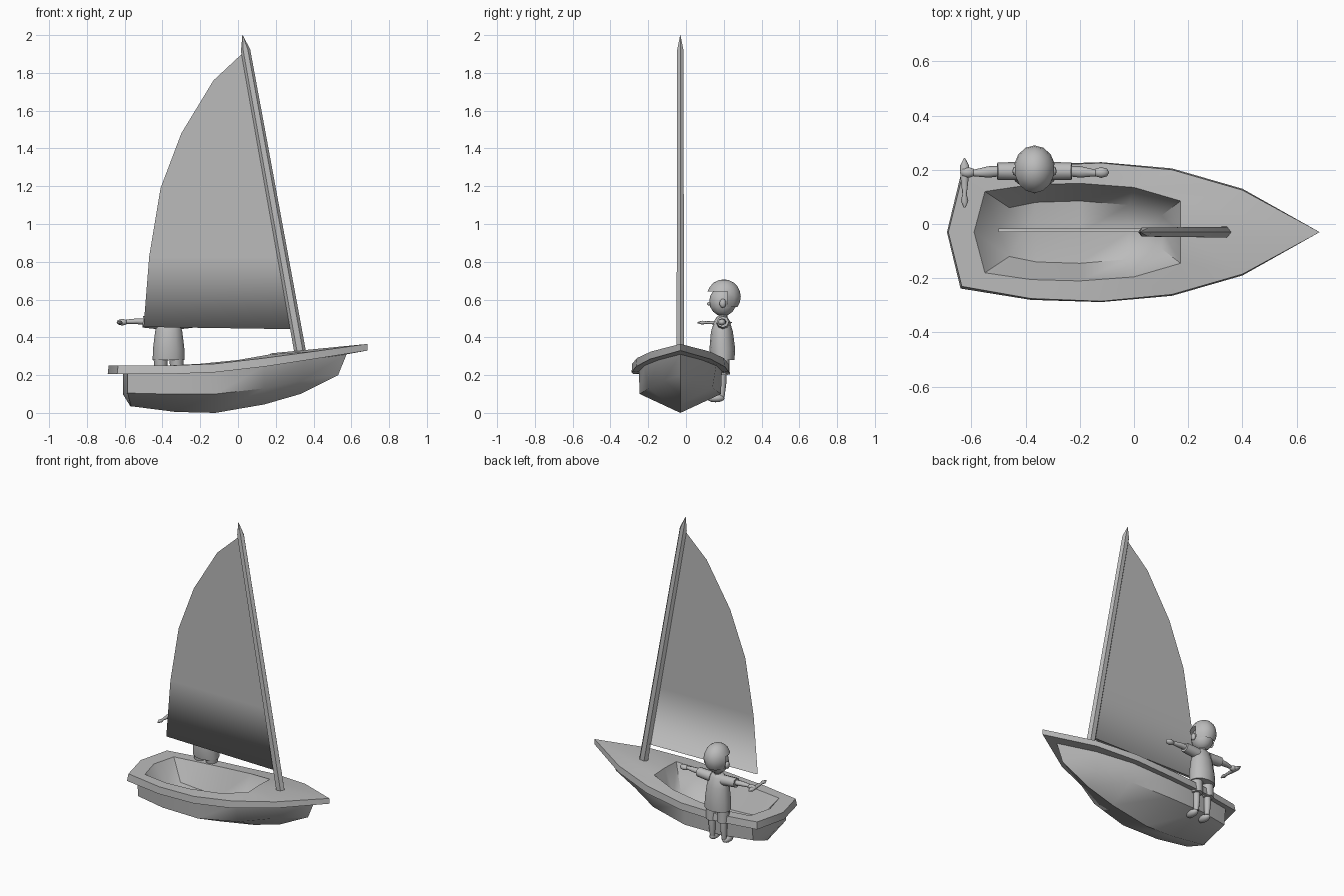
import bpy, bmesh, math
from mathutils import Vector

if "Cube" in bpy.data.objects:
    bpy.data.objects.remove(bpy.data.objects["Cube"])

grey = bpy.data.materials.new("plain_grey")
grey.diffuse_color = (0.5, 0.5, 0.5, 1)
grey.use_nodes = True
grey.node_tree.nodes["Principled BSDF"].inputs["Base Color"].default_value = grey.diffuse_color
CY = -0.03          # centre line of the boat
PX, PY = -0.367, 0.195   # position of the sailor


def finish(name, bm, angle=50):
    bmesh.ops.remove_doubles(bm, verts=bm.verts, dist=1e-4)
    me = bpy.data.meshes.new(name)
    bm.to_mesh(me)
    bm.free()
    ob = bpy.data.objects.new(name, me)
    bpy.context.collection.objects.link(ob)
    me.materials.append(grey)
    bpy.ops.object.select_all(action='DESELECT')
    ob.select_set(True)
    bpy.context.view_layer.objects.active = ob
    bpy.ops.object.shade_smooth_by_angle(angle=math.radians(angle))
    return ob


def loft(name, rings, cap=True, angle=50):
    """Skin a list of closed rings with equal point counts."""
    bm = bmesh.new()
    vs = [[bm.verts.new(p) for p in r] for r in rings]
    n = len(rings[0])
    for a, b in zip(vs, vs[1:]):
        for i in range(n):
            j = (i + 1) % n
            bm.faces.new((a[i], a[j], b[j], b[i]))
    if cap:
        bm.faces.new(vs[0][::-1])
        bm.faces.new(vs[-1])
    bmesh.ops.remove_doubles(bm, verts=bm.verts, dist=1e-4)
    bmesh.ops.recalc_face_normals(bm, faces=bm.faces)
    return finish(name, bm, angle)


def tube(name, stations, sides=8, angle=60):
    """Elliptical tube; each station is (centre, radius_a, radius_b)."""
    pts = [Vector(s[0]) for s in stations]
    d = (pts[-1] - pts[0]).normalized()
    a = Vector((1, 0, 0)) if abs(d.x) < 0.7 else Vector((0, 1, 0))
    a = (a - d * a.dot(d)).normalized()
    b = d.cross(a)
    rings = []
    for p, (_, ra, rb) in zip(pts, stations):
        rings.append([p + a * ra * math.cos(t) + b * rb * math.sin(t)
                      for t in (2 * math.pi * k / sides for k in range(sides))])
    return loft(name, rings, True, angle)


def ball(name, centre, size, seg=12, rows=8, keep=None):
    bm = bmesh.new()
    bmesh.ops.create_uvsphere(bm, u_segments=seg, v_segments=rows, radius=1)
    if keep:
        bmesh.ops.delete(bm, geom=[v for v in bm.verts if not keep(v.co)], context='VERTS')
    for v in bm.verts:
        v.co = Vector(centre) + Vector([v.co[i] * size[i] for i in range(3)])
    return finish(name, bm, 70)


# Hull: half outlines from stern to bow, mirrored into rings and skinned
def ring(half):
    left = [(x, CY + y, z) for x, y, z in half]
    right = [(x, CY - y, z) for x, y, z in half[-2:0:-1]]
    return left + right


floor = [(-.50, 0, .13), (-.46, .09, .13), (-.36, .11, .11), (-.2, .115, .10),
         (-.02, .10, .12), (.10, .06, .15), (.11, 0, .15)]
lip = [(-.59, 0, .25), (-.55, .15, .25), (-.38, .175, .25), (-.2, .18, .26),
       (0, .165, .28), (.172, .115, .31), (.172, 0, .315)]
deck = [(-.685, 0, .25), (-.635, .20, .25), (-.38, .245, .25), (-.12, .255, .26),
        (.14, .23, .29), (.40, .155, .325), (.685, 0, .365)]
edge = [(-.69, 0, .205), (-.64, .208, .205), (-.38, .25, .205), (-.12, .258, .215),
        (.14, .235, .245), (.40, .16, .285), (.685, 0, .33)]
top = [(-.61, 0, .21), (-.585, .18, .21), (-.38, .215, .21), (-.12, .22, .22),
       (.14, .19, .25), (.36, .115, .28), (.575, 0, .31)]
chine = [(-.61, 0, .10), (-.585, .17, .105), (-.38, .21, .10), (-.12, .215, .10),
         (.14, .17, .13), (.33, .085, .17), (.53, 0, .20)]
keel = [(-.57, 0, .035), (-.565, .0, .035), (-.33, 0, .005), (-.12, 0, 0),
        (.14, 0, .045), (.33, 0, .10), (.53, 0, .20)]
bm_rings = [ring(r) for r in (floor, lip, deck, edge, top, chine, keel)]
centre = [(min(max(x, -.4), 0), CY, .10) for x, y, z in bm_rings[0]]
loft("hull", [centre] + bm_rings, cap=False, angle=48)

# Raked mast with a pointed tip
tube("mast", [((.333, CY, .30), .031, .023), ((.04, CY, 1.92), .025, .019),
              ((.024, CY, 2.0), .001, .001)], 6, 50)

# Sail: thin sheet in rows, with a narrow turned foot along the bottom
leech = [(-.5, .455), (-.47, .83), (-.41, 1.19), (-.30, 1.48), (-.13, 1.76), (.02, 1.90)]
bm = bmesh.new()
rows = [[(-.5, CY + .014, .457), (.30, CY + .014, .445)]]
for x, z in leech:
    mast_x = .30 if z < .5 else .333 - (z - .30) * .181 - .01
    rows.append([(x, CY, z), (mast_x, CY, .443 if z < .5 else z)])
vs = [[bm.verts.new(p) for p in r] for r in rows]
for a, b in zip(vs, vs[1:]):
    bm.faces.new((a[0], a[1], b[1], b[0]))
finish("sail", bm, 180)

# Sailor: head, hair, ears, shirt
ball("head", (PX, PY, .59), (.066, .072, .078))
ball("hair", (PX, PY + .005, .615), (.077, .09, .092), 14, 10,
     lambda c: c.z > -.7 and (c.z > .2 or c.y > .0))
ball("nose", (PX, PY - .072, .578), (.01, .012, .01), 6, 5)
tube("neck", [((PX, PY, .48), .025, .025), ((PX, PY, .53), .023, .023)])
tube("shirt", [((PX, .195, .28), .085, .062), ((PX, .192, .34), .083, .068),
               ((PX, .190, .43), .072, .058), ((PX, .190, .49), .058, .04),
               ((PX, .190, .512), .028, .025)], 12)

for s, side in ((-1, "left"), (1, "right")):
    ball(side + "_ear", (PX + s * .07, PY, .58), (.012, .018, .024), 8, 6)
    # Outstretched arm with a wide short sleeve
    tube(side + "_sleeve", [((PX + s * .04, .195, .475), .034, .034),
                            ((PX + s * .137, .195, .482), .032, .03)])
    tube(side + "_forearm", [((PX + s * .13, .195, .483), .019, .017),
                             ((PX + s * .17, .192, .485), .021, .015),
                             ((PX + s * .225, .188, .483), .012, .011)])
    ball(side + "_hand", (PX + s * .246, .19, .48), (.03, .02, .017), 8, 6)
    # Leg in short trousers, with a shoe
    lx = PX + s * .042
    tube(side + "_trouser", [((lx, .19, .30), .038, .04), ((lx, .198, .20), .034, .034)])
    tube(side + "_calf", [((lx, .192, .21), .021, .021), ((lx, .192, .16), .021, .022),
                          ((lx, .188, .085), .015, .016)])
    ball(side + "_shoe", (lx + s * .005, .157, .078), (.026, .048, .022), 10, 6)

# Tiller handle held in the left hand
tube("tiller_handle", [((-.625, .243, .478), .002, .002), ((-.625, .215, .478), .017, .012),
                       ((-.625, .16, .478), .014, .01), ((-.625, .11, .478), .008, .007),
                       ((-.625, .085, .478), .014, .01), ((-.625, .06, .478), .003, .003)])
